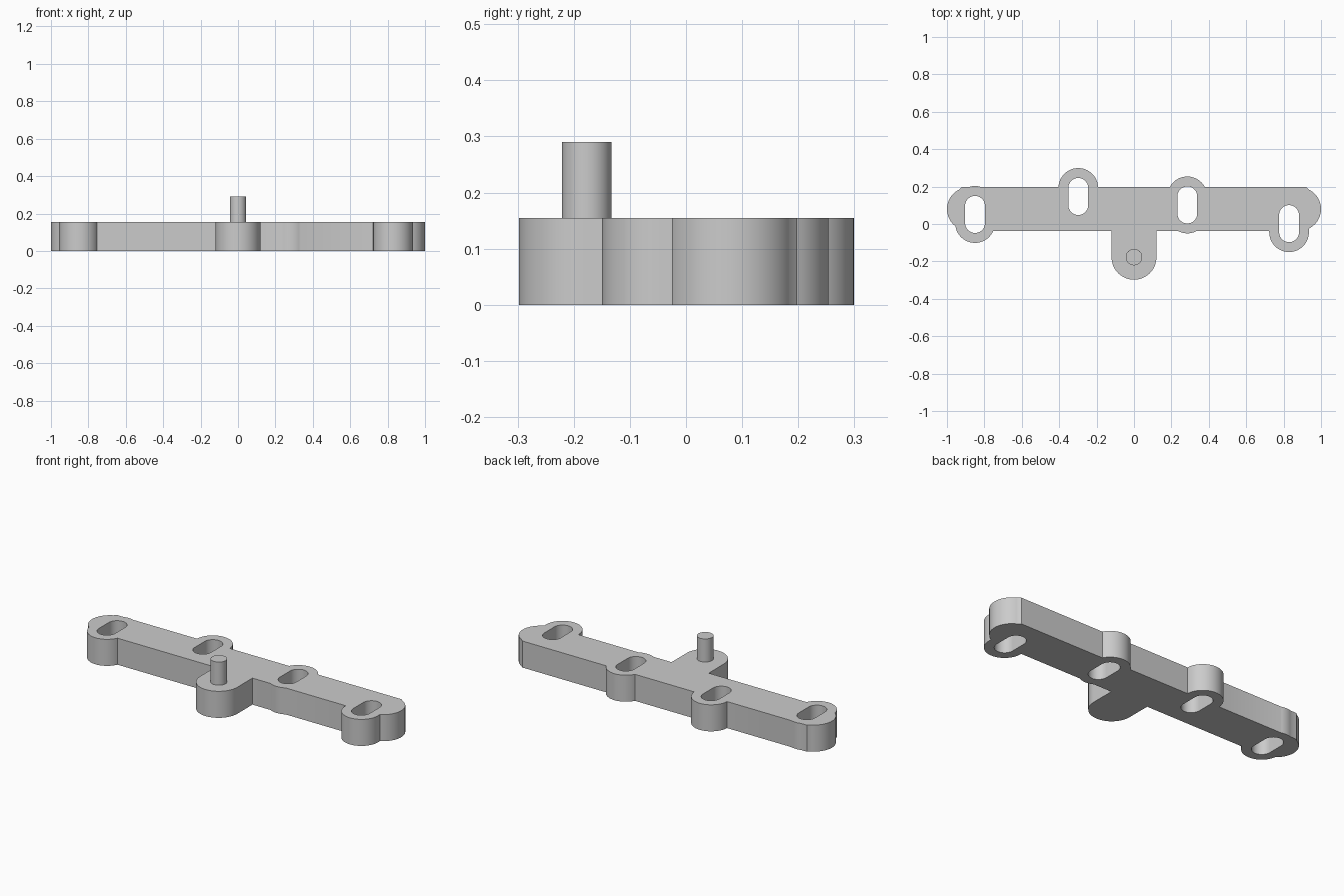
import bpy, bmesh, math

if "Cube" in bpy.data.objects:
    bpy.data.objects.remove(bpy.data.objects["Cube"])

HEIGHT = 0.155
BAR_Y, BAR_HALF = 0.08, 0.118
SLOT_R, BOSS_R, SLOT_HALF = 0.053, 0.106, 0.046
SLOTS = [(-0.85, 0.051), (-0.298, 0.147), (0.285, 0.102), (0.829, 0.002)]

grey = bpy.data.materials.new("plain grey")
grey.use_nodes = True
colour = (0.6, 0.6, 0.6, 1)
grey.diffuse_color = colour
grey.node_tree.nodes["Principled BSDF"].inputs["Base Color"].default_value = colour


def stadium(cx, cy, r, half, steps=32):
    """Outline of an upright rounded slot; half = 0 gives a circle."""
    pts = []
    for start, off in ((0, half), (math.pi, -half)):
        for i in range(steps + (half > 0)):
            a = start + math.pi * i / steps
            pts.append((cx + r * math.cos(a), cy + off + r * math.sin(a)))
    return pts


def prism(name, outline, z0=0, z1=HEIGHT):
    bm = bmesh.new()
    face = bm.faces.new([bm.verts.new((x, y, z0)) for x, y in outline])
    ext = bmesh.ops.extrude_face_region(bm, geom=[face])
    for v in ext["geom"]:
        if isinstance(v, bmesh.types.BMVert):
            v.co.z = z1
    bmesh.ops.recalc_face_normals(bm, faces=bm.faces)
    mesh = bpy.data.meshes.new(name)
    bm.to_mesh(mesh)
    bm.free()
    mesh.materials.append(grey)
    obj = bpy.data.objects.new(name, mesh)
    bpy.context.collection.objects.link(obj)
    return obj


def combine(target, other, operation):
    bpy.context.view_layer.objects.active = target
    mod = target.modifiers.new(operation.lower(), "BOOLEAN")
    mod.operation, mod.solver, mod.object = operation, "EXACT", other
    bpy.ops.object.modifier_apply(modifier=mod.name)
    bpy.data.objects.remove(other)


# Long bar with small corner chamfers
top, bottom = BAR_Y + BAR_HALF, BAR_Y - BAR_HALF
bar = prism("mounting_bar", [
    (-0.92, bottom), (0.92, bottom), (0.935, bottom + 0.014), (0.935, top - 0.014),
    (0.92, top), (-0.92, top), (-0.935, top - 0.014), (-0.935, bottom + 0.014)])

# Rounded bar ends
for side in (-1, 1):
    combine(bar, prism("end", stadium(side * 0.884, BAR_Y, 0.116, 0)), "UNION")

# Front tab with a round nose
tab = [(0.12, 0.05), (-0.12, 0.05)]
tab += [(0.12 * math.cos(a), -0.178 + 0.12 * math.sin(a))
        for a in (math.pi + math.pi * i / 32 for i in range(33))]
combine(bar, prism("tab", tab), "UNION")

# Bosses around the slots, then the slots themselves
for x, y in SLOTS:
    combine(bar, prism("boss", stadium(x, y, BOSS_R, SLOT_HALF)), "UNION")
for x, y in SLOTS:
    combine(bar, prism("slot", stadium(x, y, SLOT_R, SLOT_HALF), -0.1, HEIGHT + 0.1), "DIFFERENCE")

# Locating pin on the tab
pin = prism("locating_pin", stadium(0, -0.177, 0.044, 0), HEIGHT - 0.02, 0.29)

for obj in (bar, pin):
    bpy.ops.object.select_all(action="DESELECT")
    obj.select_set(True)
    bpy.context.view_layer.objects.active = obj
    bpy.ops.object.shade_smooth_by_angle(angle=math.radians(30))
